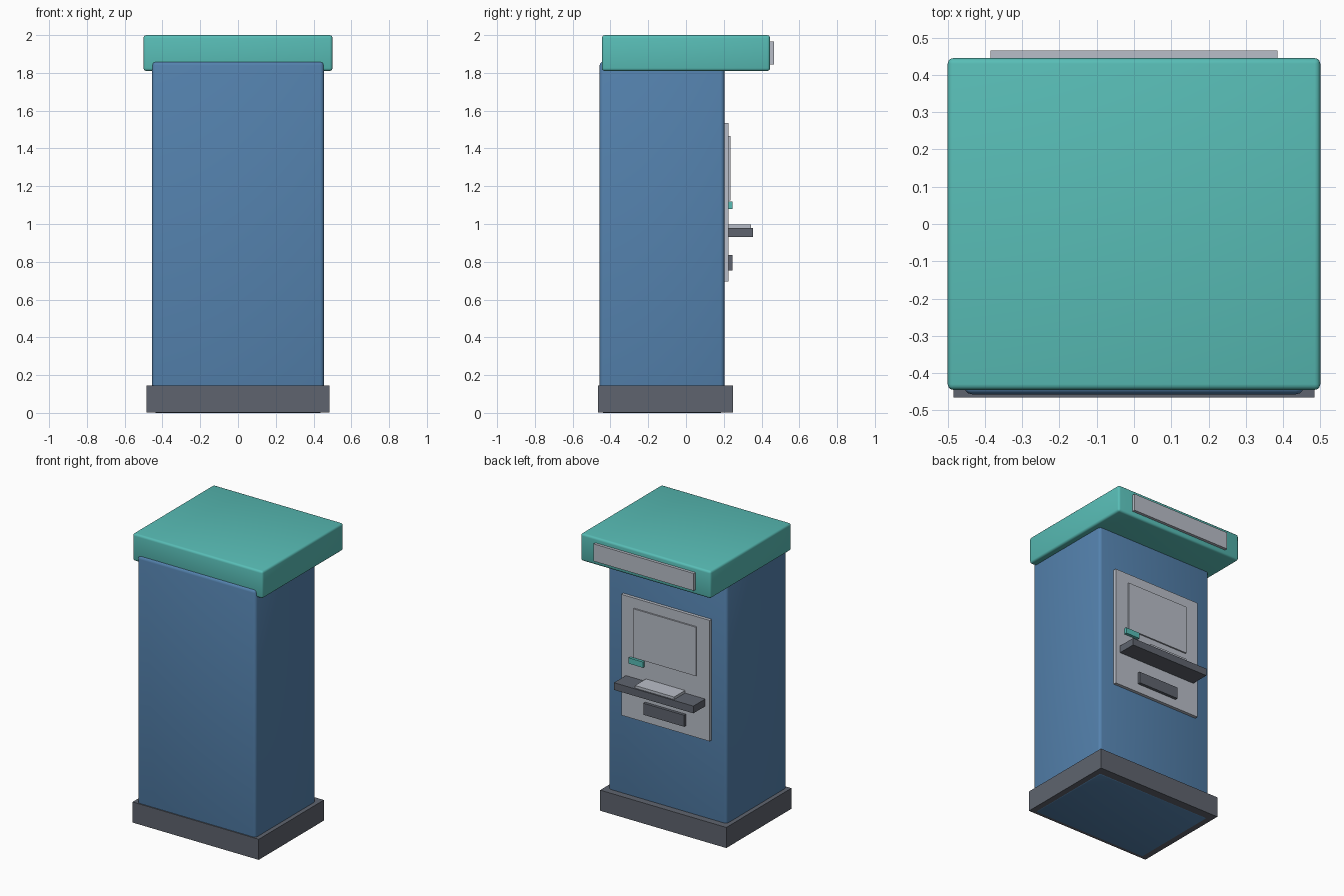
import bpy
import bmesh
from math import radians

cube = bpy.data.objects.get("Cube")
if cube:
    bpy.data.objects.remove(cube, do_unlink=True)


def make_material(name, rgb):
    mat = bpy.data.materials.new(name)
    mat.use_nodes = True
    color = (*rgb, 1.0)
    mat.diffuse_color = color
    mat.node_tree.nodes["Principled BSDF"].inputs["Base Color"].default_value = color
    return mat


teal = make_material("teal", (0.098, 0.509, 0.468))
blue = make_material("blue", (0.089, 0.223, 0.423))
charcoal = make_material("charcoal", (0.114, 0.127, 0.156))
silver = make_material("silver", (0.485, 0.515, 0.578))


def box(name, mat, xs, ys, zs, bevel=0.0):
    """Box between the given limits on each axis, optionally with rounded edges."""
    spans = (xs, ys, zs)
    bm = bmesh.new()
    bmesh.ops.create_cube(bm, size=1.0)
    for v in bm.verts:
        v.co = [lo + (c + 0.5) * (hi - lo) for c, (lo, hi) in zip(v.co, spans)]
    centre = [(lo + hi) / 2 for lo, hi in spans]
    bmesh.ops.translate(bm, verts=bm.verts, vec=[-c for c in centre])
    mesh = bpy.data.meshes.new(name)
    bm.to_mesh(mesh)
    bm.free()
    mesh.materials.append(mat)
    obj = bpy.data.objects.new(name, mesh)
    obj.location = centre
    bpy.context.collection.objects.link(obj)
    if bevel:
        mod = obj.modifiers.new("rounded_edges", "BEVEL")
        mod.width = bevel
        mod.segments = 3
        bpy.ops.object.select_all(action="DESELECT")
        obj.select_set(True)
        bpy.context.view_layer.objects.active = obj
        bpy.ops.object.modifier_apply(modifier=mod.name)
        bpy.ops.object.shade_smooth_by_angle(angle=radians(35))
    return obj


def wide(half):
    return (-half, half)


# Cabinet: plinth, body and overhanging canopy
box("plinth", charcoal, wide(0.485), (-0.465, 0.25), (0.002, 0.145))
box("cabinet_body", blue, wide(0.455), (-0.457, 0.203), (0.0, 1.86), bevel=0.02)
box("canopy", teal, wide(0.5), (-0.445, 0.445), (1.81, 2.0), bevel=0.015)
box("canopy_sign", silver, wide(0.385), (0.43, 0.465), (1.845, 1.965))

# Service side: fascia with screen, slots, shelf and keypad
FASCIA = 0.225
box("fascia_panel", silver, wide(0.34), (0.19, FASCIA), (0.695, 1.535))
box("screen", silver, wide(0.24), (0.21, 0.235), (1.125, 1.465))
box("card_slot", teal, (0.16, 0.27), (0.21, 0.245), (1.08, 1.12))
box("shelf", charcoal, wide(0.305), (0.21, 0.355), (0.93, 0.98))
box("keypad", silver, wide(0.15), (FASCIA, 0.345), (0.975, 0.998))
box("cash_slot", charcoal, wide(0.157), (0.21, 0.245), (0.755, 0.835))
